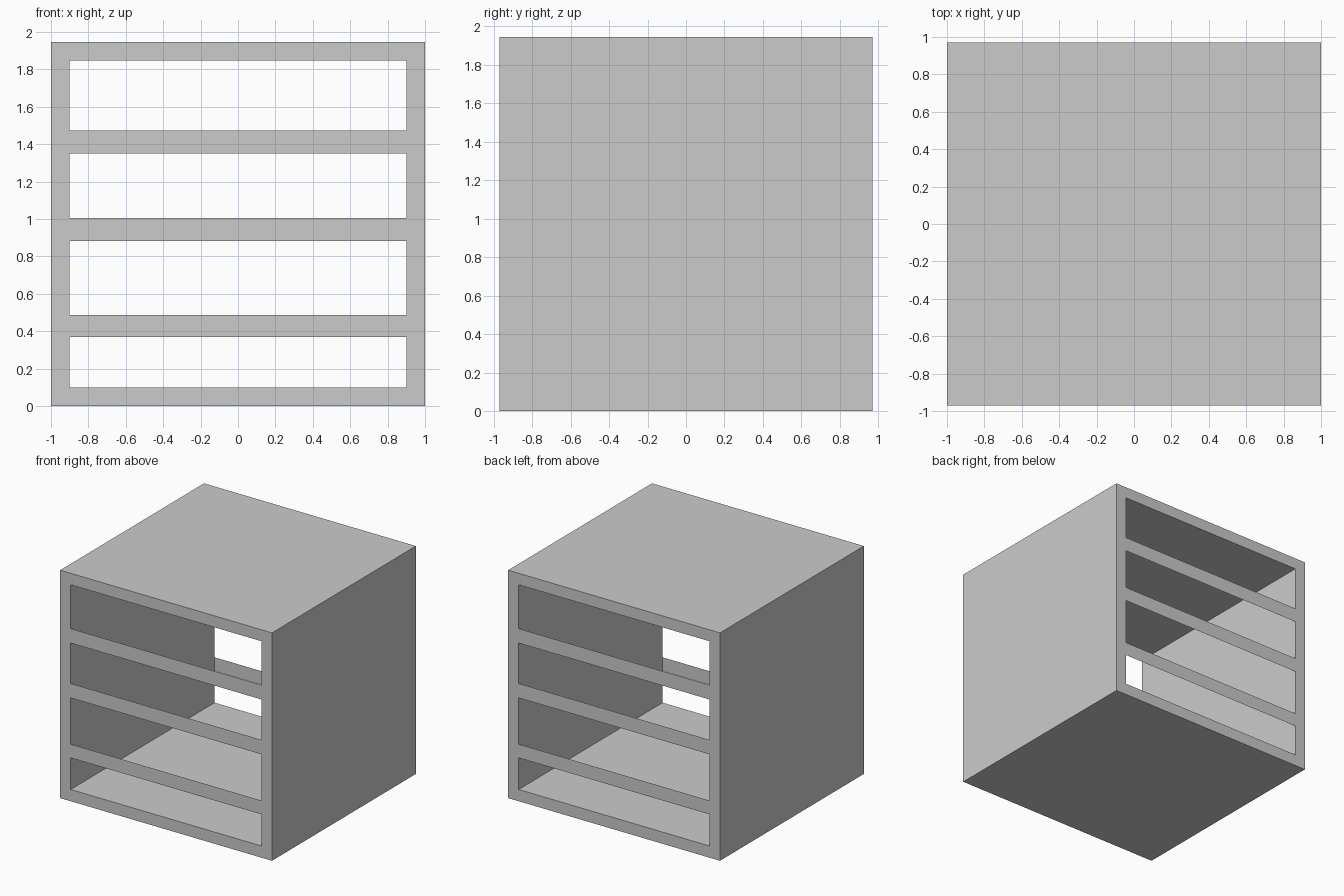
import bpy, bmesh

if "Cube" in bpy.data.objects:
    bpy.data.objects.remove(bpy.data.objects["Cube"])

HALF_DEPTH = 0.97
OUTER = (-1.0, 1.0, 0.0, 1.945)
INNER = (-0.9, 0.9, 0.1, 1.847)
RAILS = [(0.37, 0.487), (0.882, 1.005), (1.35, 1.473)]


def corners(bm, rect, y):
    x0, x1, z0, z1 = rect
    return [bm.verts.new((x, y, z)) for x, z in ((x0, z0), (x1, z0), (x1, z1), (x0, z1))]


def finish(bm, name):
    bmesh.ops.recalc_face_normals(bm, faces=bm.faces)
    mesh = bpy.data.meshes.new(name)
    bm.to_mesh(mesh)
    bm.free()
    obj = bpy.data.objects.new(name, mesh)
    bpy.context.collection.objects.link(obj)
    return obj


# Cabinet shell: a rectangular tube with thick walls, open at front and back
bm = bmesh.new()
loops = [corners(bm, OUTER, -HALF_DEPTH), corners(bm, INNER, -HALF_DEPTH),
         corners(bm, INNER, HALF_DEPTH), corners(bm, OUTER, HALF_DEPTH)]
for a, b in zip(loops, loops[1:] + loops[:1]):
    for i in range(4):
        j = (i + 1) % 4
        bm.faces.new((a[i], a[j], b[j], b[i]))
finish(bm, "cabinet_shell")

# Paper-thin cross rails at both open ends
for end, y in (("front", -HALF_DEPTH), ("back", HALF_DEPTH)):
    for n, (z0, z1) in enumerate(RAILS, 1):
        bm = bmesh.new()
        verts = corners(bm, (INNER[0], INNER[1], z0, z1), y)
        face = bm.faces.new(verts if y < 0 else verts[::-1])
        mesh = bpy.data.meshes.new(f"{end}_rail_{n}")
        bm.to_mesh(mesh)
        bm.free()
        bpy.context.collection.objects.link(bpy.data.objects.new(mesh.name, mesh))
